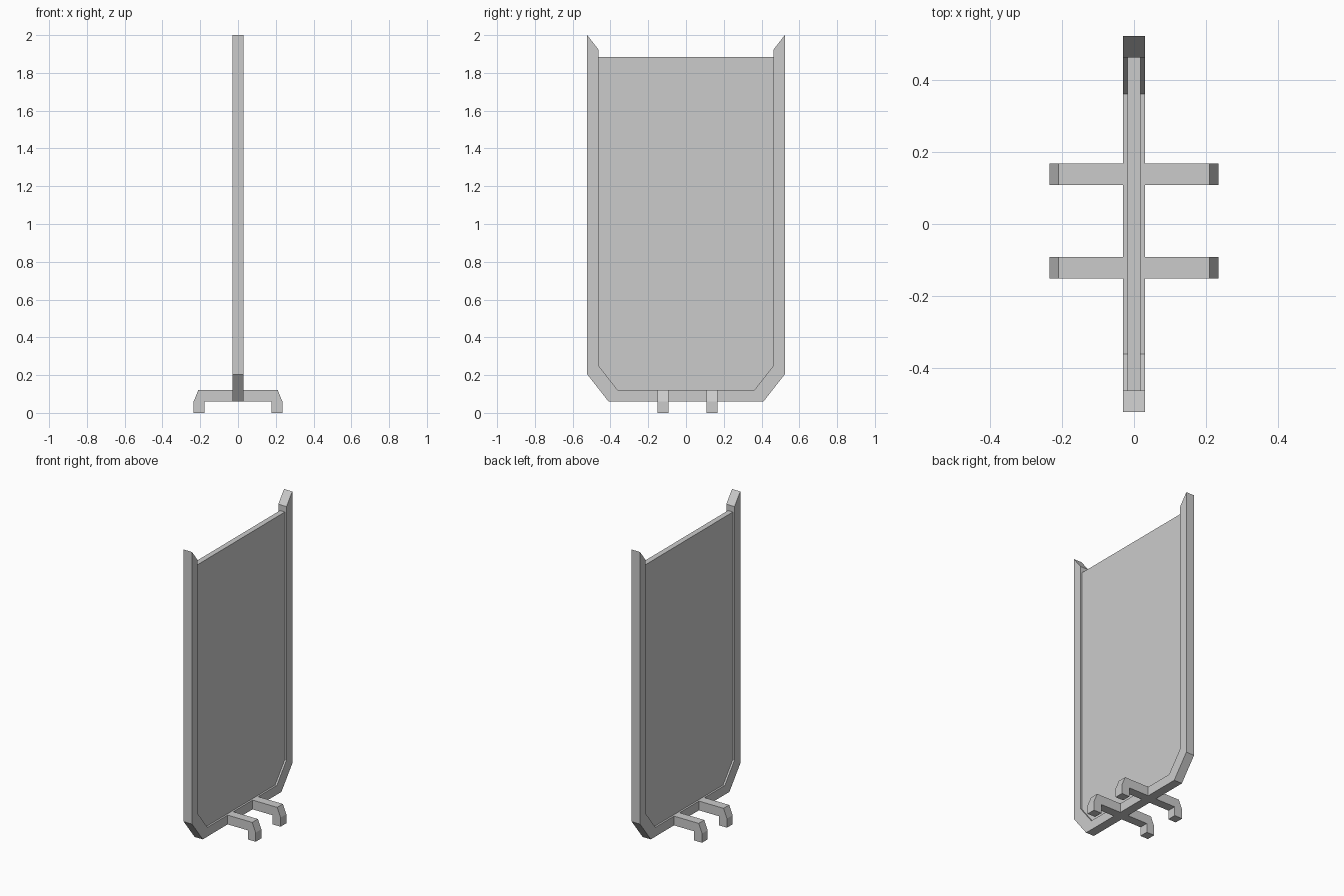
import bpy
import bmesh
from mathutils import Vector

if "Cube" in bpy.data.objects:
    bpy.data.objects.remove(bpy.data.objects["Cube"])


def prism(name, profile, axis, lo, hi):
    """Extrude a closed 2D profile along x (profile = y,z) or y (profile = x,z)."""
    def place(p, d):
        return (d, p[0], p[1]) if axis == 'x' else (p[0], d, p[1])
    bm = bmesh.new()
    face = bm.faces.new([bm.verts.new(place(p, lo)) for p in profile])
    ext = bmesh.ops.extrude_face_region(bm, geom=[face])
    shift = Vector((hi - lo, 0, 0) if axis == 'x' else (0, hi - lo, 0))
    verts = [g for g in ext['geom'] if isinstance(g, bmesh.types.BMVert)]
    bmesh.ops.translate(bm, vec=shift, verts=verts)
    bmesh.ops.recalc_face_normals(bm, faces=bm.faces)
    mesh = bpy.data.meshes.new(name)
    bm.to_mesh(mesh)
    bm.free()
    obj = bpy.data.objects.new(name, mesh)
    bpy.context.collection.objects.link(obj)
    return obj


def mirrored(half):
    """Close a right-half outline with its left-hand reflection."""
    return half + [(-y, z) for y, z in reversed(half)]


# Half outlines of the U frame, in y and z
outer = [(0.41, 0.06), (0.523, 0.204), (0.523, 2.0)]
inner = [(0.463, 1.923), (0.463, 0.25), (0.362, 0.121)]

# U-shaped frame with slanted top ends
prism("frame", mirrored(outer + inner), 'x', -0.03, 0.03)

# Thin recessed panel filling the frame
panel_half = [(0.362, 0.121), (0.463, 0.25), (0.463, 1.884)]
prism("panel", mirrored(panel_half), 'x', -0.018, 0.018)

# Four bent feet, two on each side of the frame
foot = [(0.03, 0.06), (0.177, 0.06), (0.177, 0.0),
        (0.235, 0.0), (0.235, 0.06), (0.21, 0.121), (0.03, 0.121)]
for end, y0 in (("left", -0.151), ("right", 0.109)):
    for side, sx in (("front", 1), ("rear", -1)):
        profile = [(sx * x, z) for x, z in foot]
        prism(f"foot_{side}_{end}", profile, 'y', y0, y0 + 0.059)
